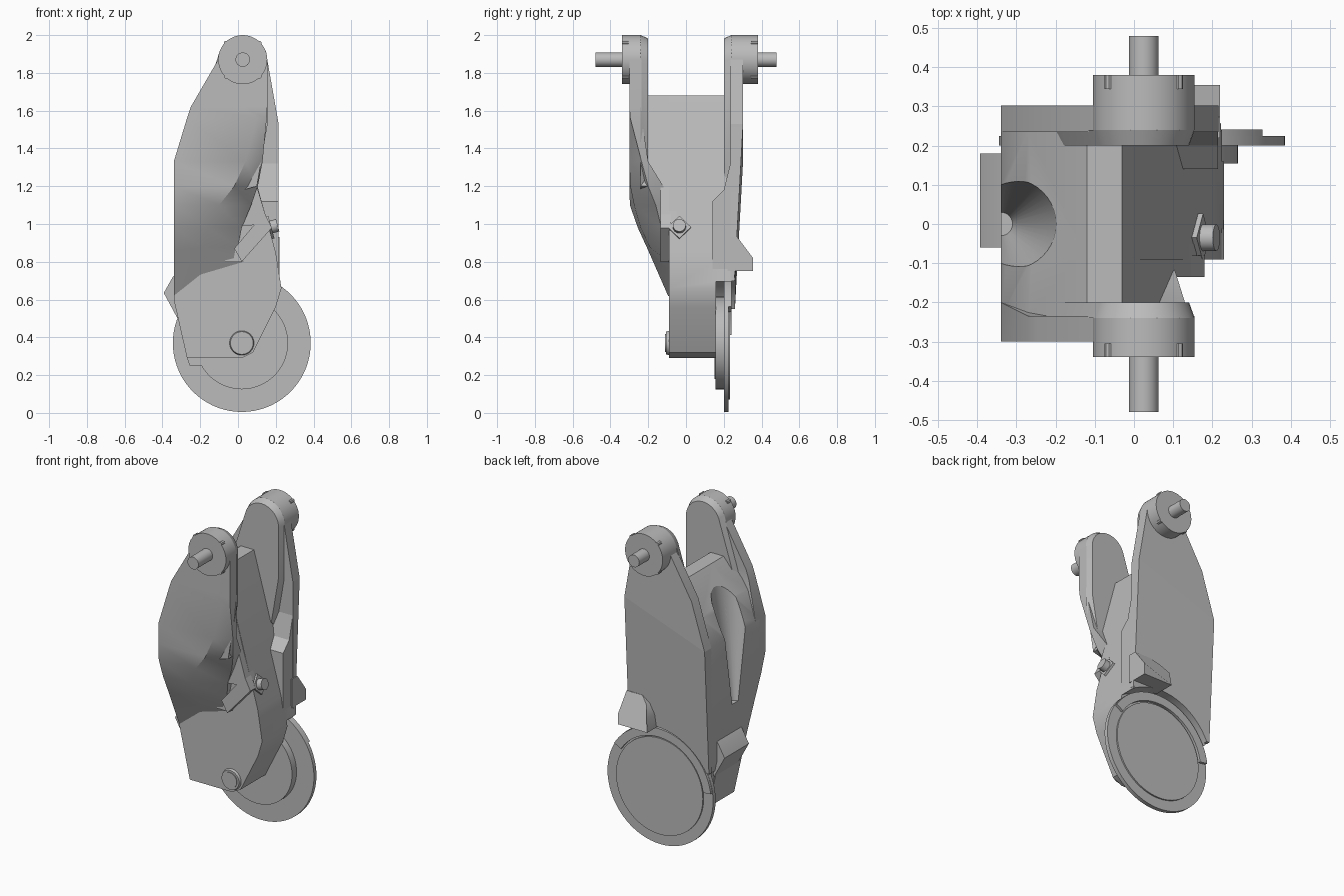
import bpy, bmesh, math
from mathutils import Matrix, Vector

cube = bpy.data.objects.get("Cube")
if cube:
    bpy.data.objects.remove(cube, do_unlink=True)

grey = bpy.data.materials.new("plain grey")
grey.use_nodes = True
grey.diffuse_color = (0.5, 0.5, 0.5, 1)
bsdf = next(n for n in grey.node_tree.nodes if n.type == 'BSDF_PRINCIPLED')
bsdf.inputs["Base Color"].default_value = (0.5, 0.5, 0.5, 1)


def finish(name, bm, angle=30):
    """Turn a bmesh into a shaded, coloured object."""
    bmesh.ops.recalc_face_normals(bm, faces=bm.faces)
    mesh = bpy.data.meshes.new(name)
    bm.to_mesh(mesh)
    bm.free()
    obj = bpy.data.objects.new(name, mesh)
    bpy.context.collection.objects.link(obj)
    mesh.materials.append(grey)
    shade(obj, angle)
    return obj


def shade(obj, angle=30):
    bpy.ops.object.select_all(action='DESELECT')
    obj.select_set(True)
    bpy.context.view_layer.objects.active = obj
    bpy.ops.object.shade_smooth_by_angle(angle=math.radians(angle))


def skin(name, rings, angle=30):
    """Join rings of points into a capped solid."""
    bm = bmesh.new()
    loops = [[bm.verts.new(p) for p in ring] for ring in rings]
    n = len(loops[0])
    for a, b in zip(loops, loops[1:]):
        for i in range(n):
            j = (i + 1) % n
            bm.faces.new((a[i], a[j], b[j], b[i]))
    bm.faces.new(loops[0])
    bm.faces.new(loops[-1])
    return finish(name, bm, angle)


def prism(name, pts, start, end, taper=1, angle=30):
    """Extrude an x-z outline along y; the end may be a function of x and z."""
    depth = end if callable(end) else lambda x, z: end
    cx = sum(p[0] for p in pts) / len(pts)
    cz = sum(p[1] for p in pts) / len(pts)
    far = [(cx + (x - cx) * taper, depth(x, z), cz + (z - cz) * taper) for x, z in pts]
    return skin(name, [[(x, start, z) for x, z in pts], far], angle)


def rod(name, p, q, r1, r2=None, sides=48):
    """Cylinder or cone between two points."""
    p, q = Vector(p), Vector(q)
    turn = (q - p).to_track_quat('Z', 'Y').to_matrix().to_4x4()
    bm = bmesh.new()
    bmesh.ops.create_cone(bm, cap_ends=True, segments=sides, radius1=r1,
                          radius2=r1 if r2 is None else r2, depth=(q - p).length,
                          matrix=Matrix.Translation((p + q) / 2) @ turn)
    return finish(name, bm)


def cut(obj, cutter):
    """Subtract the cutter and bake the result."""
    mod = obj.modifiers.new("cut", 'BOOLEAN')
    mod.operation, mod.solver, mod.object = 'DIFFERENCE', 'EXACT', cutter
    deps = bpy.context.evaluated_depsgraph_get()
    mesh = bpy.data.meshes.new_from_object(obj.evaluated_get(deps))
    obj.modifiers.clear()
    obj.data = mesh
    shade(obj)


def arc(cx, cz, r, a, b, n):
    steps = [math.radians(a + (b - a) * i / n) for i in range(n + 1)]
    return [(cx + r * math.cos(t), cz + r * math.sin(t)) for t in steps]


HUB_X, HUB_Z = 0.025, 1.87
WHEEL_X, WHEEL_Z = 0.02, 0.37

# Central body, with its upper part widened towards the front
left_edge = [(-.03, 1.68), (-.12, 1.68), (-.27, 1.5), (-.34, 1.33)]
body = prism("central_body", left_edge + [(-.34, .6), (-.27, .29), (.02, .29), (.08, .32),
             (.2, .56), (.23, .66), (.2, .85)], -.09, .24)
upper = prism("upper_body", left_edge + [(-.34, 1.1), (.1, 1.2)], -.24, -.05)
prism("front_step", [(.1, 1.2), (-.1, 1.2), (-.1, .98), (.16, 1.0)], -.135, -.05)

# Front arm: each row is height, tilt, three x, three front y, inner y
rows = [
    (1.87, 0, -.105, .02, .155, -.3, -.3, -.3, -.235),
    (1.62, 0, -.25, .02, .155, -.3, -.3, -.3, -.235),
    (1.56, 0, -.27, .1, .152, -.3, -.3, -.295, -.235),
    (1.33, 0, -.34, .04, .13, -.3, -.3, -.235, -.2),
    (1.2, 0, -.34, -.02, .105, -.3, -.295, -.2, -.12),
    (1.1, 0, -.34, -.1, .07, -.297, -.275, -.16, -.08),
    (.98, 0, -.34, -.16, .02, -.255, -.24, -.13, -.08),
    (.87, .01, -.34, -.18, 0, -.2, -.19, -.11, -.08),
    (.71, .09, -.34, -.17, .03, -.095, -.092, -.09, -.08)]
rings = []
for z, tilt, xl, xm, xr, yl, ym, yr, inner in rows:
    low, high = z - tilt, z + tilt
    rings.append([(xl, yl, low), (xm, ym, z + tilt / 2), (xr, yr, high),
                  (xr, inner, high), (xl, inner, low)])
front_arm = skin("front_arm", rings, 35)

# Diagonal bracket and small wedge on the front
prism("front_bracket", [(.02, .8), (.18, .98), (.14, 1.06), (-.02, .87)], -.135, -.08)
prism("front_wedge", [(-.07, .8), (.02, .8), (-.02, .87), (-.06, .9)], -.115, -.08)


# Back arm, leaning inwards below the crease
def lean(x, z):
    return .302 - .055 * (1.33 + (x + .34) * .36 - z)


prism("back_arm_top", [(-.105, 1.87), (-.25, 1.62), (-.34, 1.33), (.215, 1.53),
                       (.155, 1.87)], .235, .302)
back = prism("back_arm_lower", [(-.34, 1.33), (-.34, .55), (.2, .55), (.225, .66),
                                (.215, .8), (.215, 1.53)], .235, lean)

# Stepped block inside the back arm
profile = [(.14, .62), (.14, 1.12), (.2, 1.18), (.245, 1.36), (.26, .62)]
block = skin("back_inner_block", [[(x, y, z) for y, z in profile] for x in (0, .214)])

# Horn above the wheel
prism("back_horn", [(.22, .75), (.22, .82), (.22, .93), (.11, .93), (.06, .89),
                    (.03, .83), (.02, .75)], .22, lambda x, z: min(.355, .355 - (z - .82) * .75))

# Ridge low on the outer side
prism("side_ridge", [(-.33, .735), (-.345, .72), (-.393, .635), (-.32, .5), (-.28, .6)], -.06, .18)

# Wheel clearance and tapered scoop
clearance = rod("clearance_cutter", (WHEEL_X, .16, WHEEL_Z), (WHEEL_X, .5, WHEEL_Z), .385, sides=64)
scoop = rod("scoop_cutter", (-.34, 0, .9), (-.34, 0, 1.7), .03, .16)
for part in (body, back, block):
    cut(part, clearance)
for part in (body, upper):
    cut(part, scoop)
for helper in (clearance, scoop):
    bpy.data.objects.remove(helper, do_unlink=True)

# Hubs, pins, raised inner pads and hub lugs on both arms
pad = ([(-.27, 1.1), (-.27, 1.33), (-.19, 1.62)] + arc(HUB_X, HUB_Z, .13, 160, 0, 16)
       + [(.155, 1.52), (.1, 1.2)])
for label, side, outer in (("front", -1, .34), ("back", 1, .38)):
    def at(y):
        return (HUB_X, side * y, HUB_Z)
    rod(label + "_hub", at(.24), at(outer), .13)
    rod(label + "_hub_chamfer", at(.2), at(.24), .09, .13)
    rod(label + "_pin", at(outer - .02), at(.48), .038, sides=32)
    prism(label + "_inner_pad", pad, side * .24, side * .2, .9)
    for k in range(4):
        t = math.radians(45 + 90 * k)
        x, z = HUB_X + .125 * math.cos(t), HUB_Z + .125 * math.sin(t)
        rod(label + "_hub_lug", (x, side * (outer - .035), z), (x, side * outer, z), .012, sides=8)

# Wheel with inner disc, outer face, raised rim and support tab
for name, y0, y1, r in (("wheel_inner_disc", .155, .2, .245), ("wheel_disc", .2, .225, .365),
                        ("wheel_face", .22, .234, .3)):
    rod(name, (WHEEL_X, y0, WHEEL_Z), (WHEEL_X, y1, WHEEL_Z), r, sides=72)
prism("wheel_rim", arc(WHEEL_X, WHEEL_Z, .363, 32, 172, 36)
      + arc(WHEEL_X, WHEEL_Z, .31, 172, 32, 36), .22, .241)
prism("wheel_tab", [(-.27, .29), (-.255, .25), (-.19, .25), (-.12, .18), (0, .3),
                    (-.1, .6), (-.33, .6)], .15, .2)

# Pivot cap on the front
rod("pivot_cap", (WHEEL_X, -.08, WHEEL_Z), (WHEEL_X, -.105, WHEEL_Z), .068, .06)
rod("pivot_core", (WHEEL_X, -.08, WHEEL_Z), (WHEEL_X, -.11, WHEEL_Z), .048)

# Bolt on its square plate, set square to the sloping face
normal = Vector((.83, 0, .23)).normalized()
seat = Vector((.162, -.035, .98))
rod("bolt_plate", seat - normal * .02, seat + normal * .015, .062, sides=4)
rod("bolt", seat, seat + normal * .05, .034, sides=24)
